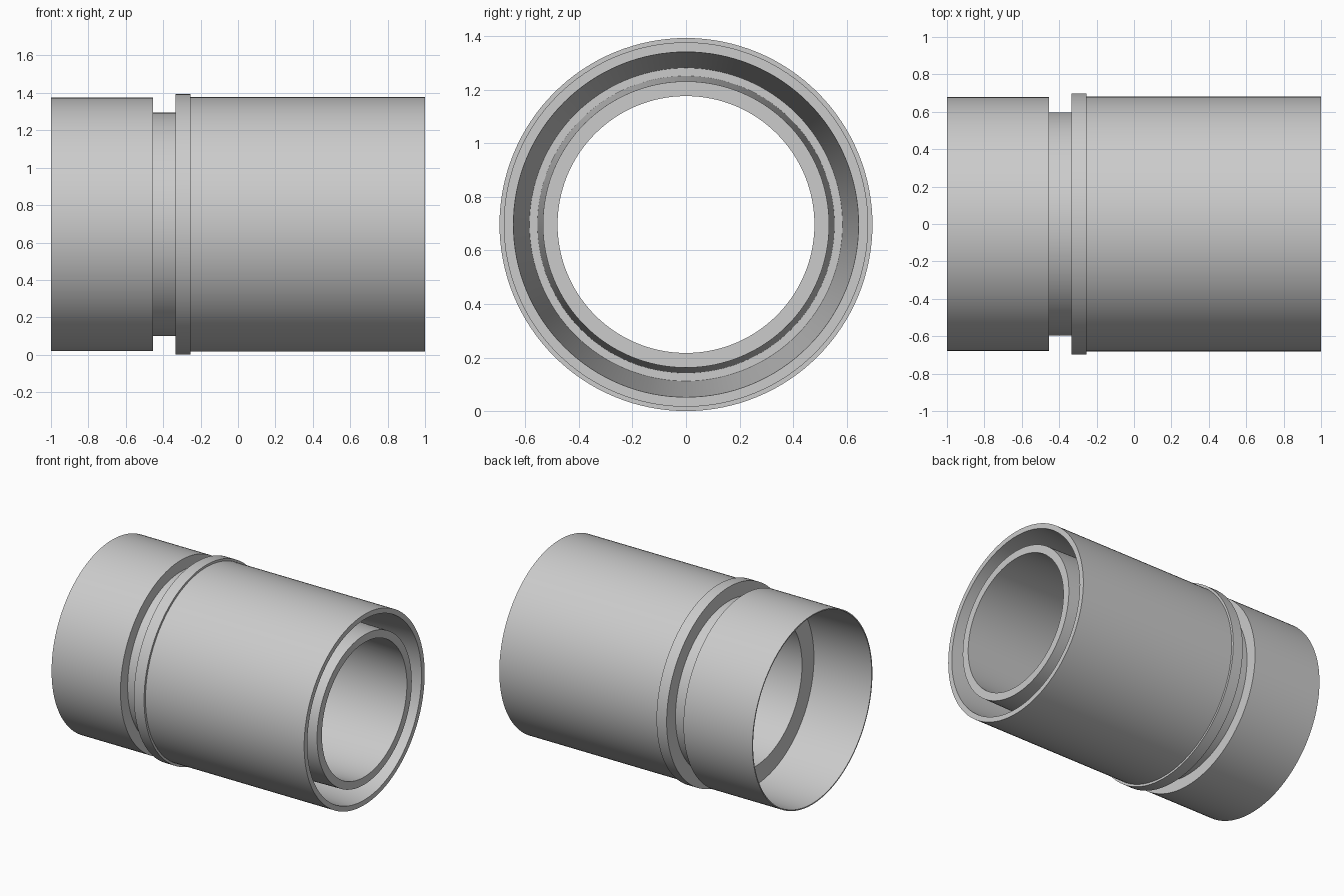
import bpy, bmesh, math

cube = bpy.data.objects.get("Cube")
if cube:
    bpy.data.objects.remove(cube, do_unlink=True)

SEGMENTS = 128
AXIS_Z = 0.697

# Single grey material
grey = bpy.data.materials.new("light grey")
grey.use_nodes = True
colour = (0.6, 0.6, 0.6, 1)
grey.diffuse_color = colour
grey.node_tree.nodes["Principled BSDF"].inputs["Base Color"].default_value = colour


def lathe(name, profile):
    """Spin a closed (x, radius) outline around the x axis."""
    bm = bmesh.new()
    rings = []
    for x, r in profile:
        ring = []
        for i in range(SEGMENTS):
            a = math.tau * i / SEGMENTS
            ring.append(bm.verts.new((x, r * math.cos(a), r * math.sin(a))))
        rings.append(ring)
    for k, ring in enumerate(rings):
        following = rings[(k + 1) % len(rings)]
        for i in range(SEGMENTS):
            j = (i + 1) % SEGMENTS
            bm.faces.new((ring[i], ring[j], following[j], following[i]))
    bmesh.ops.recalc_face_normals(bm, faces=bm.faces)
    mesh = bpy.data.meshes.new(name)
    bm.to_mesh(mesh)
    bm.free()
    obj = bpy.data.objects.new(name, mesh)
    obj.location.z = AXIS_Z
    obj.data.materials.append(grey)
    bpy.context.collection.objects.link(obj)
    bpy.ops.object.select_all(action='DESELECT')
    obj.select_set(True)
    bpy.context.view_layer.objects.active = obj
    bpy.ops.object.shade_smooth_by_angle(angle=math.radians(30))
    return obj


skirt = [(-0.55, 0.66), (-1, 0.67), (-1, 0.678), (-0.455, 0.678)]
groove = [(-0.455, 0.597), (-0.335, 0.597)]
collar = [(-0.335, 0.697), (-0.255, 0.697)]
outer_wall = [(-0.255, 0.681), (1, 0.681), (1, 0.645)]
end_gap = [(-0.2, 0.585), (-0.2, 0.555)]
inner_sleeve = [(1, 0.535), (1, 0.48), (-0.55, 0.525)]

lathe("sleeve_coupling",
      skirt + groove + collar + outer_wall + end_gap + inner_sleeve)
